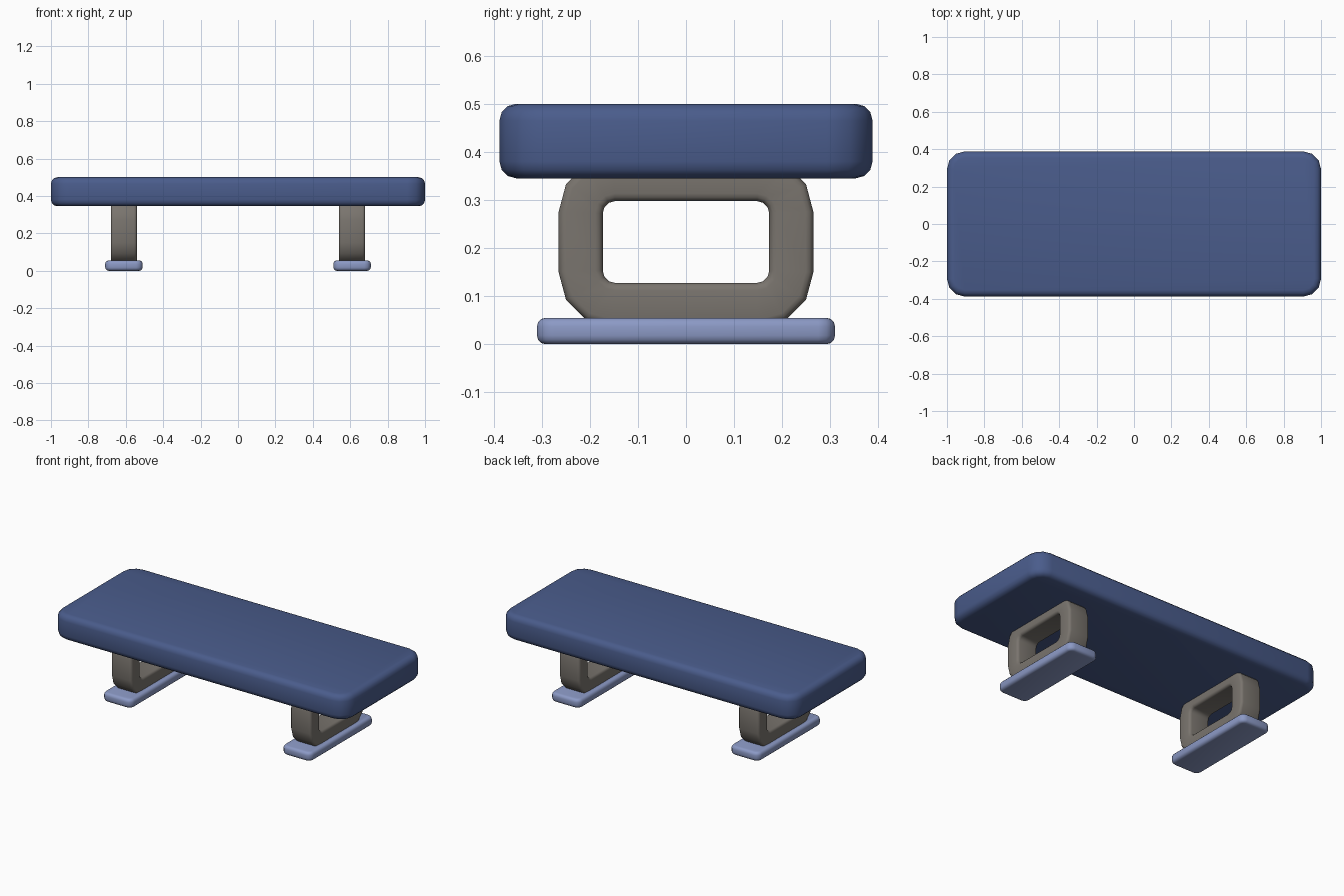
import bpy, bmesh, math
from mathutils import Vector

if "Cube" in bpy.data.objects:
    bpy.data.objects.remove(bpy.data.objects["Cube"])


def material(name, rgb):
    m = bpy.data.materials.new(name)
    m.diffuse_color = (*rgb, 1)
    m.use_nodes = True
    m.node_tree.nodes["Principled BSDF"].inputs["Base Color"].default_value = m.diffuse_color
    return m


BLUE = material("dark blue", (0.068, 0.107, 0.26))
LIGHT = material("light blue", (0.26, 0.32, 0.56))
GREY = material("warm grey", (0.192, 0.175, 0.155))


def rounded_rect(hw, hh, r, n=3):
    """Points of a rounded rectangle with half sizes hw, hh."""
    pts = []
    for k, (sx, sy) in enumerate([(1, 1), (-1, 1), (-1, -1), (1, -1)]):
        for i in range(n + 1):
            a = math.pi / 2 * (k + i / n)
            pts.append((sx * (hw - r) + r * math.cos(a), sy * (hh - r) + r * math.sin(a)))
    return pts


def rim(hw, hh, r, half, b, side=1, n=3):
    """Loops across a wall whose two rims are rounded by b; side -1 is a hole."""
    loops = []
    for sign in (-1, 1):
        for i in range(n + 1):
            a = math.pi / 2 * (i / n if sign > 0 else 1 - i / n)
            d = side * b * (1 - math.cos(a))
            t = sign * (half - b + b * math.sin(a))
            loops.append([(u, v, t) for u, v in rounded_rect(hw - d, hh - d, r - d)])
    return loops


def loft(name, loops, place, mat, closed=False):
    bm = bmesh.new()
    rows = [[bm.verts.new(place(*p)) for p in loop] for loop in loops]
    m = len(rows[0])
    pairs = list(zip(rows, rows[1:])) + ([(rows[-1], rows[0])] if closed else [])
    for a, b in pairs:
        for i in range(m):
            j = (i + 1) % m
            bm.faces.new((a[i], a[j], b[j], b[i]))
    if not closed:
        bm.faces.new(rows[0][::-1])
        bm.faces.new(rows[-1])
    bmesh.ops.recalc_face_normals(bm, faces=bm.faces)
    me = bpy.data.meshes.new(name)
    bm.to_mesh(me)
    bm.free()
    me.materials.append(mat)
    ob = bpy.data.objects.new(name, me)
    bpy.context.collection.objects.link(ob)
    bpy.ops.object.select_all(action='DESELECT')
    ob.select_set(True)
    bpy.context.view_layer.objects.active = ob
    bpy.ops.object.shade_smooth_by_angle(angle=math.radians(40))
    return ob


# Thick top slab
loft("table_top", rim(1.0, 0.388, 0.095, 0.0775, 0.035),
     lambda u, v, t: Vector((u, v, 0.4225 + t)), BLUE)

for label, x in (("left", -0.61), ("right", 0.61)):
    # Foot plate
    loft(label + "_foot", rim(0.1, 0.31, 0.035, 0.0275, 0.018),
         lambda u, v, t: Vector((x + u, v, 0.0275 + t)), LIGHT)
    # Ring-shaped leg, set into the top and the foot
    outer = rim(0.265, 0.1775, 0.115, 0.07, 0.016)
    inner = rim(0.173, 0.085, 0.025, 0.07, 0.016, side=-1)
    loft(label + "_leg", outer + inner[::-1],
         lambda u, v, t: Vector((x + t, u, 0.2125 + v)), GREY, closed=True)
